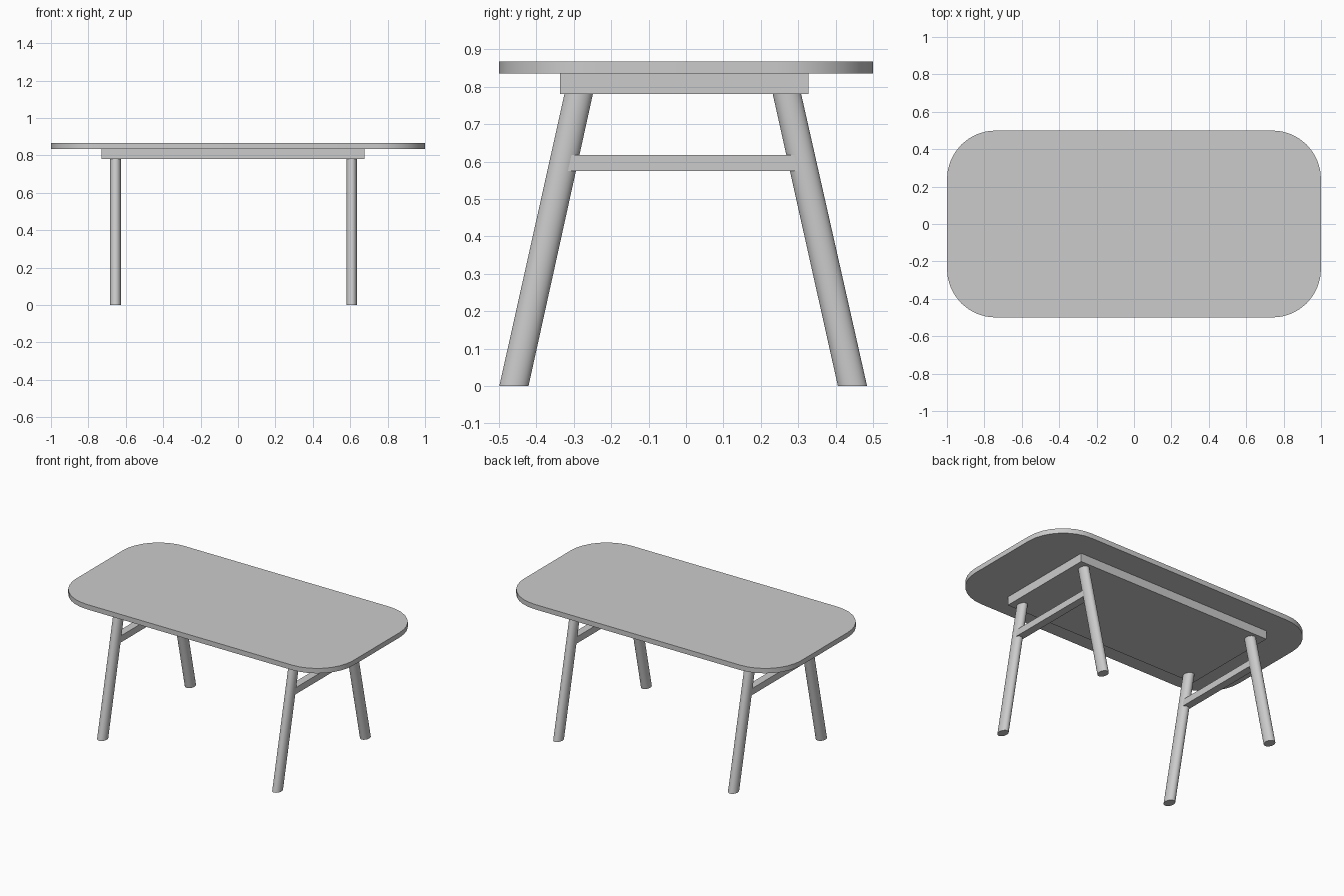
import bpy, bmesh, math

if "Cube" in bpy.data.objects:
    bpy.data.objects.remove(bpy.data.objects["Cube"])


def finish(bm, name, smooth=True):
    bmesh.ops.recalc_face_normals(bm, faces=bm.faces)
    if smooth:
        for f in bm.faces:
            f.smooth = len(f.verts) == 4
        for e in bm.edges:
            if len(e.link_faces) == 2 and e.calc_face_angle() > math.radians(30):
                e.smooth = False
    mesh = bpy.data.meshes.new(name)
    bm.to_mesh(mesh)
    bm.free()
    obj = bpy.data.objects.new(name, mesh)
    bpy.context.collection.objects.link(obj)
    return obj


def loft(name, bottom, top):
    """Solid between two matching horizontal outlines."""
    bm = bmesh.new()
    a = [bm.verts.new(p) for p in bottom]
    b = [bm.verts.new(p) for p in top]
    n = len(a)
    bm.faces.new(a)
    bm.faces.new(b)
    for i in range(n):
        j = (i + 1) % n
        bm.faces.new((a[i], a[j], b[j], b[i]))
    return finish(bm, name)


def box(name, x0, x1, y0, y1, z0, z1):
    bm = bmesh.new()
    bmesh.ops.create_cube(bm, size=1)
    for v in bm.verts:
        v.co = (x0 if v.co.x < 0 else x1,
                y0 if v.co.y < 0 else y1,
                z0 if v.co.z < 0 else z1)
    return finish(bm, name, smooth=False)


def rounded_rect(hx, hy, r, z, steps=8):
    pts = []
    for k, (sx, sy) in enumerate(((1, 1), (-1, 1), (-1, -1), (1, -1))):
        for i in range(steps + 1):
            t = math.pi / 2 * (k + i / steps)
            pts.append((sx * (hx - r) + r * math.cos(t),
                        sy * (hy - r) + r * math.sin(t), z))
    return pts


def ellipse(cx, cy, rx, ry, z, n=32):
    return [(cx + rx * math.cos(2 * math.pi * i / n),
             cy + ry * math.sin(2 * math.pi * i / n), z) for i in range(n)]


# Table top with rounded corners
loft("table_top", rounded_rect(1, 0.5, 0.26, 0.835), rounded_rect(1, 0.5, 0.26, 0.867))

# Solid support panel under the top
box("support_panel", -0.73, 0.675, -0.337, 0.327, 0.78, 0.835)

# Splayed legs, cut level at both ends, and a stretcher joining each pair
for side, x, rx in (("left", -0.655, 0.03), ("right", 0.608, 0.028)):
    for end, foot, head in (("front", -0.46, -0.287), ("back", 0.445, 0.27)):
        loft(f"{end}_{side}_leg",
             ellipse(x, foot, rx, 0.039, 0), ellipse(x, head, rx, 0.038, 0.78))
    box(f"{side}_stretcher", x - 0.025, x + 0.025, -0.325, 0.31, 0.575, 0.618)
